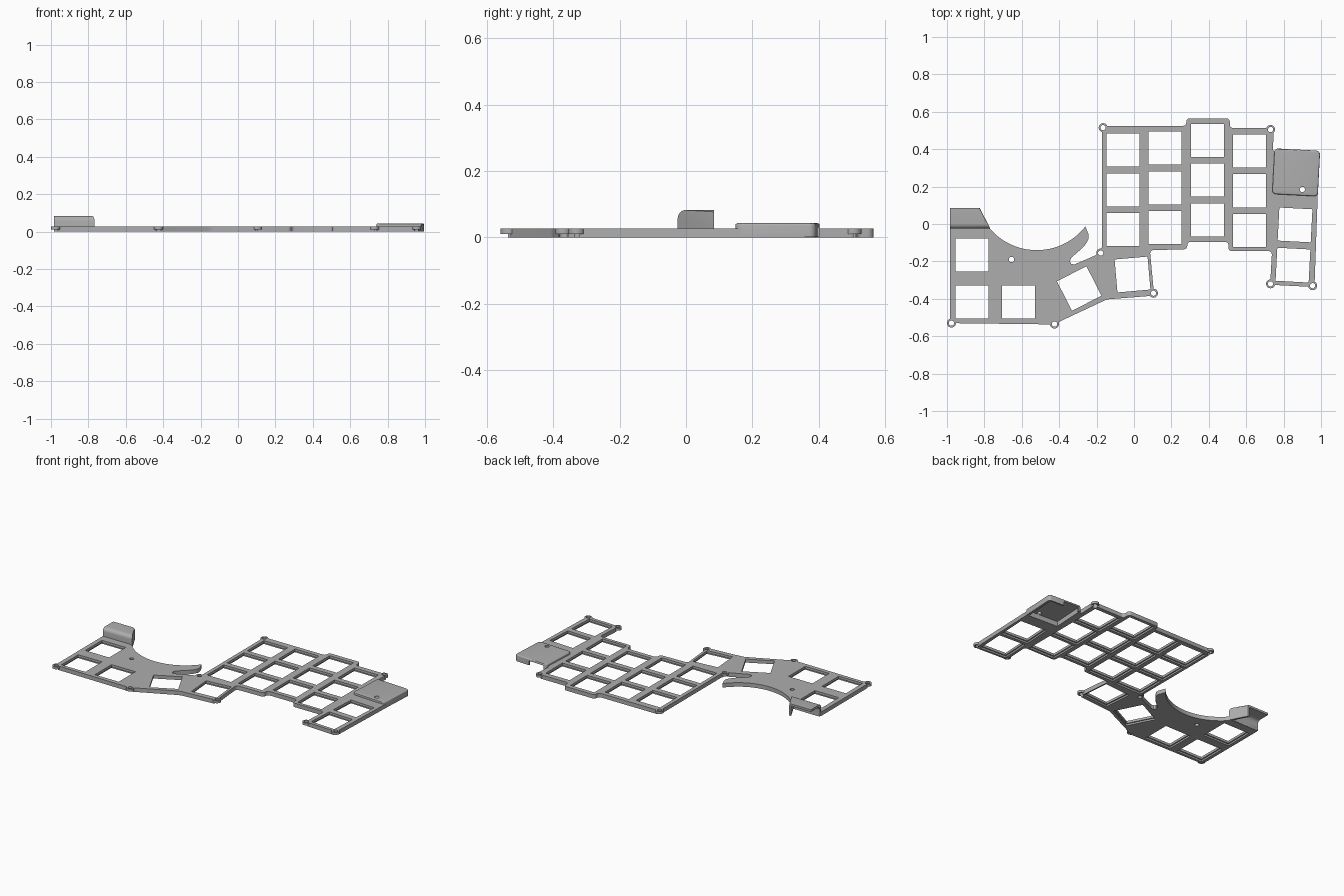
import bpy, bmesh
from math import radians, sin, cos, pi
from mathutils import Matrix, Vector

cube = bpy.data.objects.get("Cube")
if cube:
    bpy.data.objects.remove(cube, do_unlink=True)

grey = bpy.data.materials.new("matte grey")
grey.use_nodes = True
grey.diffuse_color = (0.42, 0.42, 0.42, 1)
grey.node_tree.nodes["Principled BSDF"].inputs["Base Color"].default_value = grey.diffuse_color

TOP, STEP = 0.027, 0.011      # plate top, underside of the thin upper layer
KEY, POCKET = 0.177, 0.193    # opening size above and below the step


def make(name, bm):
    bmesh.ops.recalc_face_normals(bm, faces=bm.faces[:])
    mesh = bpy.data.meshes.new(name)
    bm.to_mesh(mesh)
    bm.free()
    mesh.materials.append(grey)
    ob = bpy.data.objects.new(name, mesh)
    bpy.context.collection.objects.link(ob)
    return ob


def prism(bm, points, z0, z1, rounding=0):
    """Extrude a flat outline upward, rounding the corners between long edges."""
    part = bmesh.new()
    part.faces.new([part.verts.new((x, y, z0)) for x, y in points])
    if rounding:
        corners = [v for v in part.verts
                   if all(e.calc_length() > 0.035 for e in v.link_edges)]
        bmesh.ops.bevel(part, geom=corners, offset=rounding, segments=4,
                        profile=0.5, affect='VERTICES', clamp_overlap=True)
    new = bmesh.ops.extrude_face_region(part, geom=part.faces[:])["geom"]
    bmesh.ops.translate(part, vec=(0, 0, z1 - z0),
                        verts=[g for g in new if isinstance(g, bmesh.types.BMVert)])
    bmesh.ops.recalc_face_normals(part, faces=part.faces[:])
    temp = bpy.data.meshes.new("temp")
    part.to_mesh(temp)
    part.free()
    bm.from_mesh(temp)
    bpy.data.meshes.remove(temp)


def square(x, y, size, turn=0):
    rot = Matrix.Rotation(radians(turn), 2)
    return [Vector((x, y)) + rot @ Vector((sx * size / 2, sy * size / 2))
            for sx, sy in ((-1, -1), (1, -1), (1, 1), (-1, 1))]


def disc(x, y, r, n=24):
    return [(x + r * cos(2 * pi * i / n), y + r * sin(2 * pi * i / n)) for i in range(n)]


def boolean(target, bm, operation):
    """Combine the target with a temporary helper and bake the result."""
    helper = make("helper", bm)
    helper.hide_render = True
    mod = target.modifiers.new("combine", 'BOOLEAN')
    mod.operation, mod.object, mod.solver = operation, helper, 'EXACT'
    mod.use_self = True
    graph = bpy.context.evaluated_depsgraph_get()
    baked = bpy.data.meshes.new_from_object(target.evaluated_get(graph))
    target.modifiers.clear()
    target.data = baked
    bpy.data.objects.remove(helper, do_unlink=True)


# Plate outline: circular bay on the right hand, stepped key columns, outer column
bay = [(-0.52 + 0.33 * cos(a), 0.19 + 0.33 * sin(a))
       for a in [radians(218 + 104 * i / 24) for i in range(25)]]
hook = [(-0.238, -0.067), (-0.252, -0.1), (-0.275, -0.128), (-0.335, -0.18),
        (-0.343, -0.2), (-0.335, -0.214), (-0.318, -0.216), (-0.2, -0.165)]
outline = [(-0.985, -0.53), (-0.985, -0.01)] + bay + hook + [
    (-0.172, -0.14), (-0.172, 0.525), (0.28, 0.525), (0.28, 0.565), (0.512, 0.565),
    (0.512, 0.513), (0.748, 0.513), (0.742, 0.385), (0.99, 0.372),
    (0.965, -0.337), (0.728, -0.325), (0.738, -0.145), (0.505, -0.145),
    (0.505, -0.095), (0.285, -0.095), (0.285, -0.135), (0.085, -0.14),
    (0.108, -0.383), (-0.145, -0.403), (-0.43, -0.537)]
bm = bmesh.new()
prism(bm, outline, 0, TOP, 0.018)
plate = make("switch_plate", bm)

# Screw bosses on the rim
screws = [(-0.165, 0.515), (0.73, 0.505), (0.73, -0.32), (0.955, -0.33),
          (0.104, -0.37), (-0.425, -0.535), (-0.976, -0.53), (-0.178, -0.155)]
bm = bmesh.new()
for x, y in screws:
    prism(bm, disc(x, y, 0.024), STEP, TOP)
boolean(plate, bm, 'UNION')

# Raised controller cover, turned with the outer column, softened on top
bm = bmesh.new()
prism(bm, square(0.867, 0.276, 0.244, -3), 0.001, 0.043, 0.02)
top_edges = [e for e in bm.edges if all(v.co.z > 0.04 for v in e.verts)]
bmesh.ops.bevel(bm, geom=top_edges, offset=0.007, segments=3, profile=0.5, affect='EDGES')
boolean(plate, bm, 'UNION')

# Key openings: narrow through holes over wider pockets
keys = [(x, y - 0.2125 * row, 0)
        for x, y in ((-0.058, 0.395), (0.166, 0.406), (0.393, 0.447), (0.617, 0.39))
        for row in range(3)]
keys += [(0.861, -0.005, -3), (0.85, -0.22, -3), (-0.008, -0.27, 5), (-0.293, -0.345, 27),
         (-0.866, -0.166, 0), (-0.866, -0.418, 0), (-0.618, -0.418, 0)]
for size, z1 in ((KEY, 0.06), (POCKET, STEP)):
    bm = bmesh.new()
    for x, y, turn in keys:
        prism(bm, square(x, y, size, turn), -0.02, z1)
    boolean(plate, bm, 'DIFFERENCE')

# Screw holes, then the cover's cavity and its rear connector opening
bm = bmesh.new()
for x, y in screws + [(-0.655, -0.19), (0.9, 0.185)]:
    prism(bm, disc(x, y, 0.014), -0.02, 0.06)
boolean(plate, bm, 'DIFFERENCE')
bm = bmesh.new()
prism(bm, square(0.867, 0.28, 0.215, -3), -0.02, 0.033)
boolean(plate, bm, 'DIFFERENCE')
bm = bmesh.new()
prism(bm, square(0.83, 0.39, 0.11, -3), -0.02, 0.03)
boolean(plate, bm, 'DIFFERENCE')


# Hooded guard: hollow shell with front wall, top and slanted side wall
def hood(bm, inset, z0, y_back):
    slant = 0.055 / 0.105
    height, radius, front = 0.083 - inset, 0.025, -0.025 + inset
    profile = [(front, z0), (front, height - radius)]
    profile += [(front + radius * (1 - cos(a)), height - radius * (1 - sin(a)))
                for a in [radians(18 * i) for i in range(1, 6)]]
    profile += [(y_back, height), (y_back, z0)]
    left = -0.985 - inset
    ring0 = [bm.verts.new((left, y, z)) for y, z in profile]
    ring1 = [bm.verts.new((-0.77 - inset - slant * (y + 0.02), y, z)) for y, z in profile]
    bm.faces.new(ring0)
    bm.faces.new(ring1[::-1])
    for i in range(len(profile)):
        j = (i + 1) % len(profile)
        bm.faces.new((ring0[i], ring0[j], ring1[j], ring1[i]))
    bmesh.ops.recalc_face_normals(bm, faces=bm.faces[:])
    side = [e for e in bm.edges if all(v in ring1 and v.co.z > 0.04 for v in e.verts)
            and abs(e.verts[0].co.z - e.verts[1].co.z) < 0.001]
    if inset == 0:
        bmesh.ops.bevel(bm, geom=side, offset=0.012, segments=3, profile=0.5, affect='EDGES')


bm = bmesh.new()
hood(bm, 0, 0.002, 0.085)
guard = make("hooded_guard", bm)
bm = bmesh.new()
hood(bm, 0.014, -0.03, 0.12)
boolean(guard, bm, 'DIFFERENCE')

# Smooth the curved walls, keep the corners crisp
for ob in (plate, guard):
    bpy.ops.object.select_all(action='DESELECT')
    ob.select_set(True)
    bpy.context.view_layer.objects.active = ob
    bpy.ops.object.shade_smooth_by_angle(angle=radians(30))
